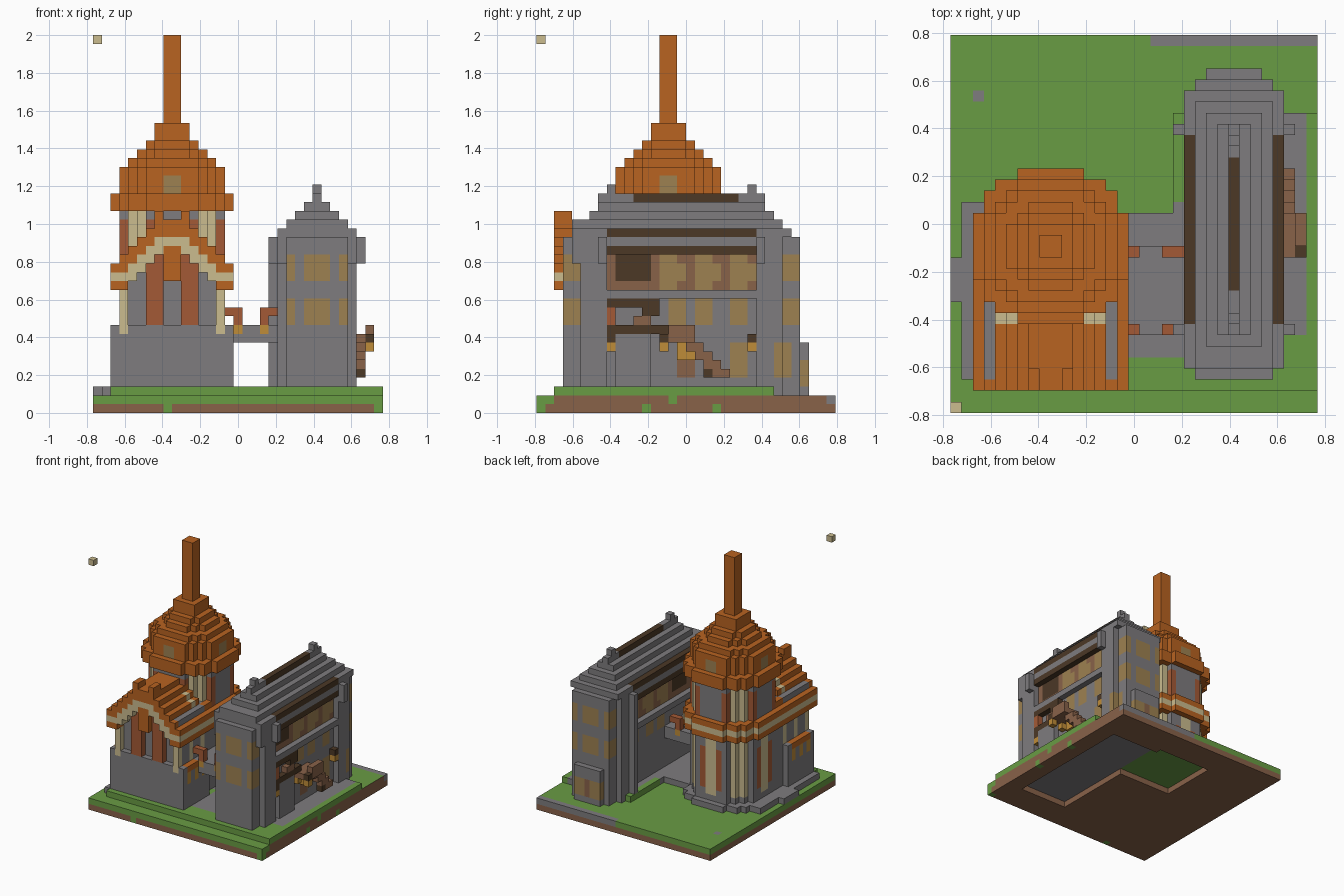
import bpy, bmesh
from mathutils import Vector

cube = bpy.data.objects.get("Cube")
if cube:
    bpy.data.objects.remove(cube)

V = 2 / 43                      # block size
ORIGIN = Vector((-16.5, -17, 0))
COLOURS = {
    "orange_roof": (184, 99, 33), "grey_stone": (126, 124, 126),
    "green_grass": (105, 156, 68), "brown_earth": (137, 98, 73),
    "red_brick": (164, 90, 54), "cream_trim": (203, 188, 143),
    "tan_window": (158, 129, 81), "dark_wood": (76, 56, 38),
    "gold_lamp": (191, 140, 56),
}
ORANGE, GREY, GREEN, EARTH, RED, CREAM, TAN, DARK, GOLD = range(9)
mats = []
for name, rgb in COLOURS.items():
    m = bpy.data.materials.new(name)
    m.use_nodes = True
    col = [((c / 255 + 0.055) / 1.055) ** 2.4 for c in rgb] + [1]
    m.diffuse_color = col
    m.node_tree.nodes["Principled BSDF"].inputs["Base Color"].default_value = col
    mats.append(m)

world = {}                      # block position -> (part, colour)


def box(part, x, y, z, col):
    """Fill a span of blocks."""
    for i in range(*x):
        for j in range(*y):
            for k in range(*z):
                world[i, j, k] = (part, col)


def paint(x, y, z, col):
    """Recolour existing blocks in a span."""
    for i in range(*x):
        for j in range(*y):
            for k in range(*z):
                if (i, j, k) in world:
                    world[i, j, k] = (world[i, j, k][0], col)


def clear(x, y, z):
    for i in range(*x):
        for j in range(*y):
            for k in range(*z):
                world.pop((i, j, k), None)


TX, TY = 9, 15                  # tower axis


def disc(part, r, z, colour):
    """Round layer; colour is a number or a rule on (near, far, height)."""
    for i in range(TX - r, TX + r):
        for j in range(TY - r, TY + r):
            dx, dy = abs(i + .5 - TX), abs(j + .5 - TY)
            if dx * dx + dy * dy < (r + .15) ** 2:
                near, far = sorted((int(dx), int(dy)))
                for k in range(*z):
                    c = colour(near, far, k) if callable(colour) else colour
                    world[i, j, k] = (part, c)


# Ground: earth, grass, raised terrace and paving
box("ground", (0, 33), (0, 34), (0, 1), EARTH)
box("ground", (0, 33), (0, 34), (1, 2), GREEN)
paint((32, 33), (2, 34), (1, 2), EARTH)
for j in (12, 20):
    paint((32, 33), (j, j + 1), (0, 1), GREEN)
paint((32, 33), (15, 16), (1, 2), GREEN)
paint((32, 33), (0, 1), (0, 1), GREEN)
paint((8, 9), (0, 1), (0, 1), GREEN)
paint((18, 33), (33, 34), (1, 2), GREY)
paint((2, 3), (28, 29), (1, 2), GREY)
clear((21, 30), (5, 28), (0, 1))
clear((11, 21), (19, 29), (0, 1))
paint((21, 30), (5, 28), (1, 2), GREY)
box("ground", (2, 33), (2, 13), (2, 3), GREEN)
box("ground", (20, 33), (13, 27), (2, 3), GREEN)
box("paving", (16, 21), (5, 18), (2, 3), GREY)
box("paving", (20, 21), (18, 19), (2, 3), GREY)
box("paving", (21, 32), (7, 27), (2, 3), GREY)
box("paving", (1, 3), (3, 19), (2, 3), GREY)
box("paving", (0, 1), (10, 14), (2, 3), GREY)
disc("paving", 7, (2, 3), GREY)


# Round tower body, cornice, drum and stepped dome
def body_rule(near, far, k):
    if near == 3 and far == 4 or near == 0 and far == 5:
        return CREAM if k > 3 else GREY
    return RED if near == 1 and far == 5 and 4 < k < 12 else GREY


def drum_rule(near, far, k):
    if near == 3 and far == 4:
        return CREAM
    return RED if near == 2 and far == 5 and k < 22 else GREY


disc("tower_body", 6, (3, 14), body_rule)
for k, c in ((14, ORANGE), (15, CREAM), (16, ORANGE)):
    disc("tower_cornice", 7, (k, k + 1), c)
disc("tower_drum", 6, (17, 23), drum_rule)
for r, z0, z1 in ((7, 23, 25), (6, 25, 28), (5, 28, 29), (4, 29, 30),
                  (3, 30, 31), (2, 31, 33)):
    disc("dome", r, (z0, z1), ORANGE)
for a in (-6, 5):               # dome windows on four sides
    paint((TX + a, TX + a + 1), (TY - 1, TY + 1), (25, 27), TAN)
    paint((TX - 1, TX + 1), (TY + a, TY + a + 1), (25, 27), TAN)
box("spire", (8, 10), (14, 16), (33, 43), ORANGE)

# Front hall: lower box, recessed upper wall, columns and hanging pillars
box("hall_wall", (3, 15), (4, 12), (3, 18), GREY)
box("hall_base", (2, 16), (3, 10), (3, 10), GREY)
for x in (3, 14):
    box("hall_column", (x, x + 1), (3, 4), (9, 14), CREAM)
    for y in (6, 9):
        paint((x, x + 1), (y, y + 1), (9, 14), CREAM)
for x in (6, 10):
    box("hall_pillar", (x, x + 2), (3, 4), (10, 18), RED)
for x in (2, 15):
    paint((x, x + 1), (4, 9), (9, 10), ORANGE)
    for y in (4, 6, 8):
        paint((x, x + 1), (y, y + 1), (7, 9), GOLD)

# Arched gable roof with cream band
HEIGHTS = (22, 22, 21, 20, 19, 18, 17)
for x in range(2, 16):
    d = int(abs(x + .5 - TX))
    h = HEIGHTS[d]
    span = (x, x + 1)
    box("gable_roof", span, (2, 10), (h - 2, h), ORANGE)
    if d < 5:
        box("gable_band", span, (2, 10), (h - 4, h - 2), CREAM)
    else:
        box("gable_band", span, (2, 12), (15, 16), CREAM)
        box("gable_roof", span, (2, 12), (16, h), ORANGE)
        box("gable_roof", span, (2, 12), (14, 15), ORANGE)
    if d in (3, 4):
        paint(span, (8, 9), (h - 1, h), CREAM)
    if d == 5:
        paint(span, (3, 10), (h - 1, h), GREY)
for x in (7, 10):
    box("gable_crest", (x, x + 1), (2, 4), (22, 23), ORANGE)
box("gable_keystone", (8, 10), (2, 4), (15, 19), ORANGE)

# Footbridge with lamp posts
box("footbridge", (15, 22), (7, 15), (8, 10), GREY)
for y in (7, 14):
    for post, arm in ((16, 15), (19, 19)):
        box("bridge_post", (post, post + 1), (y, y + 1), (10, 11), RED)
        box("bridge_post", (arm, arm + 2), (y, y + 1), (11, 12), RED)
        box("bridge_lamp", (post, post + 1), (y, y + 1), (9, 10), GOLD)

# Long house: walls, stepped end bays, piers
box("house_wall", (22, 29), (8, 25), (3, 20), GREY)
box("house_bay", (22, 29), (3, 8), (3, 20), GREY)
box("house_bay", (21, 30), (5, 8), (3, 20), GREY)
box("house_cornice", (21, 30), (4, 5), (17, 20), GREY)
box("house_bay", (22, 29), (25, 30), (2, 20), GREY)
box("house_bay", (21, 30), (25, 28), (2, 20), GREY)
box("house_pier", (20, 30), (25, 26), (3, 17), GREY)
for y in (7, 25):
    box("house_pier", (20, 31), (y, y + 1), (17, 20), GREY)
for z in (10, 15):              # bay windows in two rows
    for y in (3, 29):
        paint((24, 27), (y, y + 1), (z, z + 3), TAN)
    for x in (22, 28):
        for y in (3, 28):
            paint((x, x + 1), (y, y + 2), (z, z + 3), TAN)
paint((28, 30), (27, 29), (4, 8), TAN)
box("house_annex", (23, 28), (29, 31), (2, 8), GREY)
paint((23, 28), (30, 31), (3, 6), TAN)
paint((25, 26), (30, 31), (3, 6), EARTH)

# Side walls: timber panel, windows, ledges and eaves
for wall, ledge in ((22, 21), (28, 29)):
    side, rim = (wall, wall + 1), (ledge, ledge + 1)
    paint(side, (8, 25), (14, 18), EARTH)
    for upper, lower in ((14, 15), (18, 18), (22, 22)):
        paint(side, (upper, min(upper + 3, 25)), (15, 17), TAN)
        paint(side, (upper, upper + 2), (14, 18), TAN)
        paint(side, (lower, lower + 2), (10, 13), TAN)
    paint(side, (9, 13), (15, 18), DARK)
    box("house_ledge", rim, (8, 25), (13, 14), GREY)
    box("house_ledge", rim, (8, 25), (18, 19), DARK)
    box("house_eaves", rim, (8, 25), (19, 20), GREY)

# Stepped roof with ridge and finials
for k, y in enumerate(((4, 29), (4, 28), (6, 27), (7, 26), (7, 26))):
    box("house_roof", (21 + k, 30 - k), y, (20 + k, 21 + k), GREY)
for x in (21, 29):
    paint((x, x + 1), (8, 25), (20, 21), DARK)
paint((25, 26), (11, 23), (24, 25), DARK)
for y in (8, 24):
    box("roof_finial", (25, 26), (y, y + 1), (24, 26), GREY)

# Side porch, lamps, door and stairs
box("porch_wall", (29, 30), (9, 13), (3, 9), GREY)
box("porch_roof", (29, 30), (8, 14), (12, 13), DARK)
box("porch_floor", (29, 30), (8, 15), (9, 10), DARK)
box("porch_post", (29, 30), (8, 9), (10, 12), RED)
box("porch_post", (29, 30), (11, 13), (10, 11), EARTH)
box("porch_post", (29, 30), (12, 14), (11, 12), DARK)
for y in (8, 14, 24):
    box("porch_lamp", (29, 30), (y, y + 1), (7, 8), GOLD)
    box("porch_bracket", (29, 30), (y, y + 1), (8, 9), DARK)
box("porch_lamp", (29, 30), (16, 18), (6, 8), GOLD)
paint((28, 29), (16, 18), (4, 8), EARTH)
paint((28, 29), (22, 24), (4, 8), TAN)
box("stair_landing", (29, 31), (14, 18), (8, 9), EARTH)
for n in range(4):
    box("stairs", (30, 31), (17 + n, 19 + n), (7 - n, 8 - n), EARTH)
box("stair_foot", (30, 31), (19, 20), (4, 5), DARK)
box("stair_rail", (31, 32), (15, 18), (8, 10), EARTH)
box("stair_rail", (31, 32), (14, 15), (8, 9), DARK)
box("porch_lamp", (31, 32), (14, 15), (7, 8), GOLD)

# Floating block
box("floating_block", (0, 1), (0, 1), (42, 43), CREAM)

# Turn each part's exposed block sides into a mesh
AXES = [Vector(a) for a in ((1, 0, 0), (0, 1, 0), (0, 0, 1))]
parts = {}
for pos, (part, col) in world.items():
    parts.setdefault(part, []).append((pos, col))
for part, blocks in parts.items():
    bm = bmesh.new()
    for pos, col in blocks:
        p = Vector(pos)
        for a in range(3):
            n, u, w = AXES[a], AXES[(a + 1) % 3], AXES[(a + 2) % 3]
            for s in (1, -1):
                if tuple(int(c) for c in p + n * s) in world:
                    continue
                o = p + n if s > 0 else p
                quad = [o, o + u, o + u + w, o + w][::s]
                f = bm.faces.new([bm.verts.new((q + ORIGIN) * V) for q in quad])
                turf = part == "ground" and col == EARTH and a == 2 and s > 0
                f.material_index = GREEN if turf else col
    bmesh.ops.remove_doubles(bm, verts=bm.verts, dist=V / 100)
    bmesh.ops.dissolve_limit(bm, angle_limit=0.01, verts=bm.verts,
                             edges=bm.edges, delimit={'MATERIAL'})
    me = bpy.data.meshes.new(part)
    for m in mats:
        me.materials.append(m)
    bm.to_mesh(me)
    bm.free()
    bpy.context.collection.objects.link(bpy.data.objects.new(part, me))
